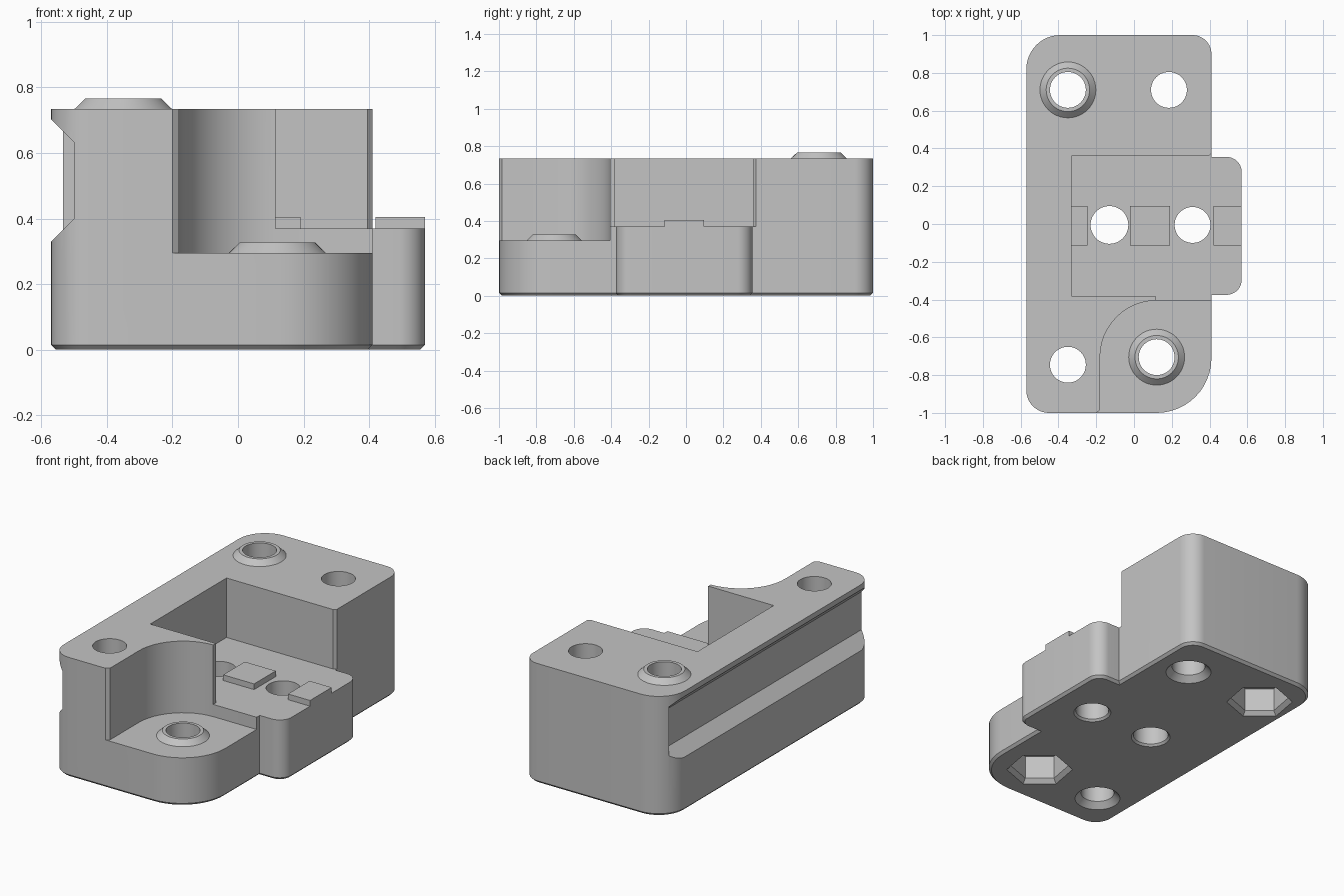
import bpy, bmesh
from math import cos, sin, pi, radians
from mathutils import Vector

cube = bpy.data.objects.get("Cube")
if cube:
    bpy.data.objects.remove(cube)

grey = bpy.data.materials.new("light_grey")
grey.use_nodes = True
grey.diffuse_color = (0.55, 0.55, 0.55, 1)
grey.node_tree.nodes["Principled BSDF"].inputs["Base Color"].default_value = grey.diffuse_color


def add_object(name, bm):
    bmesh.ops.recalc_face_normals(bm, faces=bm.faces)
    mesh = bpy.data.meshes.new(name)
    bm.to_mesh(mesh)
    bm.free()
    mesh.materials.append(grey)
    obj = bpy.data.objects.new(name, mesh)
    bpy.context.collection.objects.link(obj)
    return obj


def rounded(corners, steps=12):
    """Polygon with a radius at each (x, y, r) right-angled corner."""
    pts = []
    for i, (x, y, r) in enumerate(corners):
        p = Vector((x, y))
        if not r:
            pts.append(p)
            continue
        a = (Vector(corners[i - 1][:2]) - p).normalized() * r
        b = (Vector(corners[(i + 1) % len(corners)][:2]) - p).normalized() * r
        for k in range(steps + 1):
            t = k / steps * pi / 2
            pts.append(p + a * (1 - sin(t)) + b * (1 - cos(t)))
    return pts


def prism(name, pts, direction, bevel=0):
    """Extrude a 3D outline; optionally chamfer the starting edges."""
    bm = bmesh.new()
    base = bm.faces.new([bm.verts.new(p) for p in pts])
    rim = list(base.edges)
    out = bmesh.ops.extrude_face_region(bm, geom=[base], use_keep_orig=True)
    moved = [v for v in out["geom"] if isinstance(v, bmesh.types.BMVert)]
    bmesh.ops.translate(bm, verts=moved, vec=direction)
    bmesh.ops.recalc_face_normals(bm, faces=bm.faces)
    if bevel:
        bmesh.ops.bevel(bm, geom=rim, offset=bevel, segments=1, affect='EDGES')
    return add_object(name, bm)


def slab(name, pts, z0, z1, bevel=0):
    return prism(name, [(p[0], p[1], z0) for p in pts], (0, 0, z1 - z0), bevel)


def lathe(name, x, y, rings, sides=48, turn=0):
    """Closed stack of rings given as (radius, z)."""
    bm = bmesh.new()
    loops = [[bm.verts.new((x + r * cos(turn + 2 * pi * k / sides),
                            y + r * sin(turn + 2 * pi * k / sides), z))
              for k in range(sides)] for r, z in rings]
    for lo, hi in zip(loops, loops[1:]):
        for k in range(sides):
            n = (k + 1) % sides
            bm.faces.new((lo[k], lo[n], hi[n], hi[k]))
    bm.faces.new(loops[0])
    bm.faces.new(loops[-1])
    return add_object(name, bm)


def combine(target, tool, operation='DIFFERENCE'):
    mod = target.modifiers.new("combine", 'BOOLEAN')
    mod.operation, mod.solver, mod.object = operation, 'EXACT', tool
    bpy.context.view_layer.objects.active = target
    bpy.ops.object.modifier_apply(modifier=mod.name)
    bpy.data.objects.remove(tool)


TOP, SHELF, STEP = 0.735, 0.37, 0.295

# Main block with the side extension
body = slab("body", rounded([
    (-0.57, -1, 0.12), (0.41, -1, 0.29), (0.41, -0.375, 0), (0.57, -0.375, 0.08),
    (0.57, 0.355, 0.08), (0.41, 0.355, 0), (0.41, 1, 0.1), (-0.57, 1, 0.18)]),
    0, TOP, 0.015)

# Low front step with its curved wall
combine(body, slab("step_cutter", rounded([
    (-0.2, -1.1, 0), (0.8, -1.1, 0), (0.8, -0.405, 0), (-0.18, -0.405, 0.3),
    (-0.18, -0.985, 0), (-0.2, -1, 0)]), STEP, 1))

# Central pocket, open to the right
combine(body, slab("pocket_cutter", [
    (-0.33, -0.38), (0.115, -0.38), (0.115, -0.45), (0.8, -0.45),
    (0.8, 0.375), (0.41, 0.375), (0.395, 0.36), (-0.33, 0.36)], SHELF, 1))

# Bevelled groove along the plain side
groove = [(-0.64, 0.26), (-0.5, 0.4), (-0.5, 0.633), (-0.64, 0.773)]
combine(body, prism("groove_cutter", [(x, -1.2, z) for x, z in groove], (0, 2.127, 0)))

# Raised collars, each with a through hole and a nut recess underneath
for x, y, z in [(-0.35, 0.71, TOP), (0.12, -0.705, STEP)]:
    combine(body, lathe("collar", x, y, [(0.148, z - 0.02), (0.148, z), (0.115, z + 0.032)]), 'UNION')
    combine(body, lathe("bore", x, y, [(0.095, -0.1), (0.095, 1)]))
    combine(body, lathe("nut_recess", x, y, [(0.215, -0.025), (0.165, 0.025), (0.165, 0.17)],
                        6, radians(20)))

# Through holes, flared at the underside
for x, y, r, flare in [(0.185, 0.71, 0.095, 0.035), (-0.35, -0.745, 0.095, 0.035),
                       (-0.13, -0.005, 0.1, 0.012), (0.31, -0.005, 0.095, 0.012)]:
    combine(body, lathe("hole", x, y, [(r + 2 * flare, -flare), (r, flare), (r, 1)]))

bpy.ops.object.select_all(action='DESELECT')
body.select_set(True)
bpy.context.view_layer.objects.active = body
bpy.ops.object.shade_smooth_by_angle(angle=radians(25))

# Locating pads on the pocket floor
for name, x0, x1 in [("inner_pad", -0.33, -0.245), ("middle_pad", -0.02, 0.19), ("outer_pad", 0.42, 0.57)]:
    slab(name, [(x0, -0.115), (x1, -0.115), (x1, 0.095), (x0, 0.095)], SHELF, 0.405)
